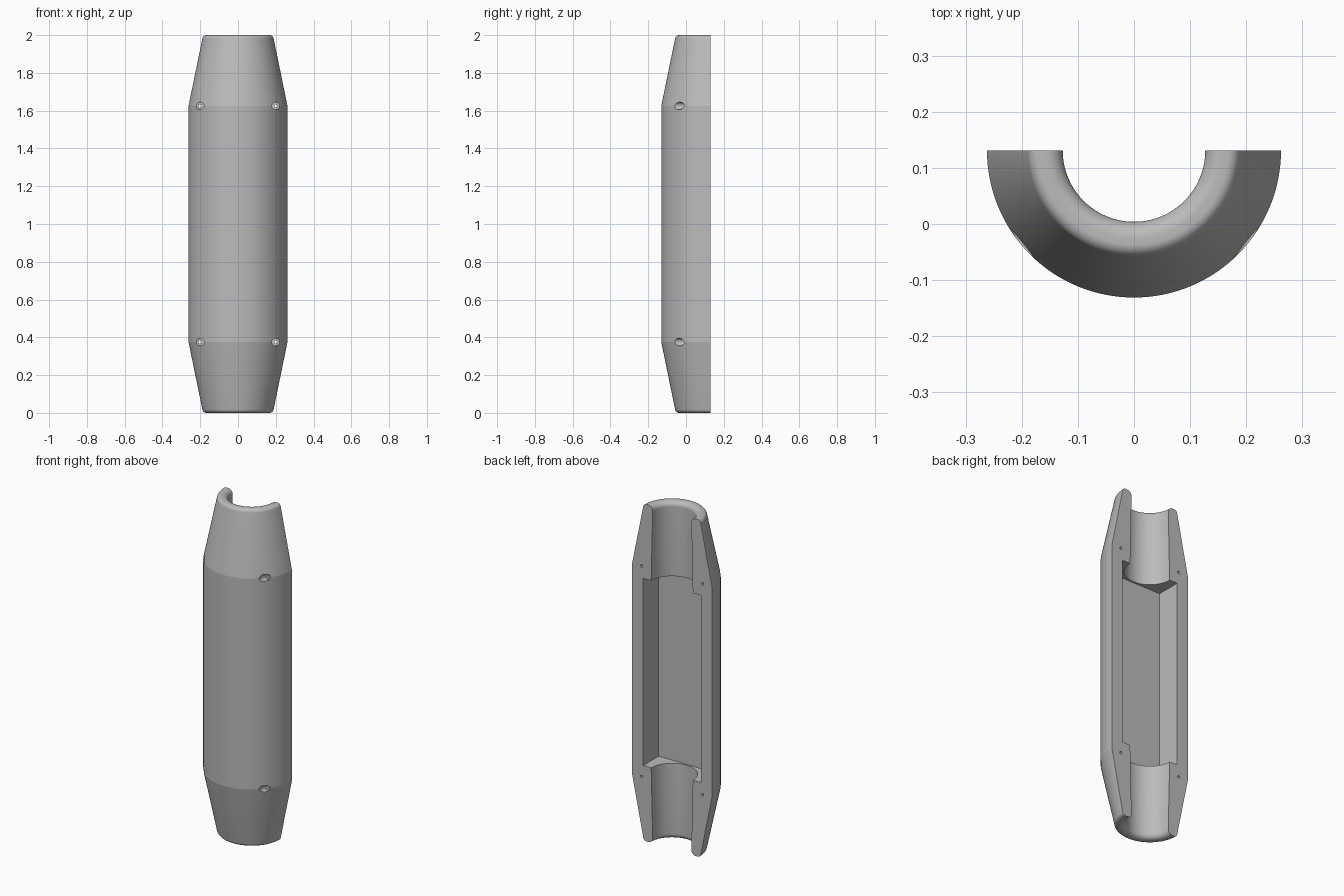
import bpy, bmesh, math
from mathutils import Matrix, Vector

default = bpy.data.objects.get("Cube")
if default:
    bpy.data.objects.remove(default, do_unlink=True)

AXIS_Y = 0.131      # the split plane passes through the tube axis
SEGMENTS = 96
HOLE_X, HOLE_Z = 0.2, (0.375, 1.625)


def make_material(name, colour):
    mat = bpy.data.materials.new(name)
    mat.use_nodes = True
    mat.diffuse_color = colour
    mat.node_tree.nodes["Principled BSDF"].inputs["Base Color"].default_value = colour
    return mat


def make_object(name, bm):
    bmesh.ops.recalc_face_normals(bm, faces=bm.faces)
    mesh = bpy.data.meshes.new(name)
    bm.to_mesh(mesh)
    bm.free()
    obj = bpy.data.objects.new(name, mesh)
    bpy.context.collection.objects.link(obj)
    return obj


def arc(cx, cz, radius, start, end, steps=11):
    angles = [math.radians(start + (end - start) * i / steps) for i in range(steps + 1)]
    return [(cx + radius * math.cos(a), cz + radius * math.sin(a)) for a in angles]


def add_rod(bm, x, z, radius, y0, y1):
    """Cylinder lying along y."""
    place = Matrix.Translation((x, (y0 + y1) / 2, z)) @ Matrix.Rotation(math.pi / 2, 4, 'X')
    bmesh.ops.create_cone(bm, cap_ends=True, segments=48, radius1=radius,
                          radius2=radius, depth=y1 - y0, matrix=place)


def cut(target, cutter):
    cutter.hide_render = True
    mod = target.modifiers.new("cut", 'BOOLEAN')
    mod.operation = 'DIFFERENCE'
    mod.solver = 'EXACT'
    mod.object = cutter
    bpy.context.view_layer.objects.active = target
    bpy.ops.object.modifier_apply(modifier=mod.name)
    bpy.data.objects.remove(cutter, do_unlink=True)


# Wall cross-section: straight middle, tapered ends, rounded rims, flared bore
upper = [(0.262, 1.625)] + arc(0.167, 1.978, 0.022, 11.5, 90)
upper += arc(0.157, 1.97, 0.03, 90, 180) + [(0.138, 1.5)]
profile = upper + [(r, 2 - z) for r, z in reversed(upper)]

# Half-turn of the cross-section, closed by the two split faces
bm = bmesh.new()
rings = []
for i in range(SEGMENTS + 1):
    a = math.pi * i / SEGMENTS
    rings.append([bm.verts.new((r * math.cos(a), AXIS_Y - r * math.sin(a), z))
                  for r, z in profile])
count = len(profile)
for a, b in zip(rings, rings[1:]):
    for j in range(count):
        k = (j + 1) % count
        bm.faces.new((a[j], a[k], b[k], b[j]))
bm.faces.new(rings[0])
bm.faces.new(rings[-1])
shell = make_object("half_shell", bm)

# Box pocket in the middle and screw-head recesses on the outside
bm = bmesh.new()
pocket_depth, overshoot = 0.145, 0.1
place = Matrix.Translation((0, AXIS_Y + (overshoot - pocket_depth) / 2, 1))
size = Matrix.Diagonal((0.378, pocket_depth + overshoot, 1.11, 1))
bmesh.ops.create_cube(bm, size=1, matrix=place @ size)
for x in (-HOLE_X, HOLE_X):
    for z in HOLE_Z:
        add_rod(bm, x, z, 0.02, -0.3, -0.005)
cut(shell, make_object("recess_cutter", bm))

# Thin screw holes through to the split face
bm = bmesh.new()
for x in (-HOLE_X, HOLE_X):
    for z in HOLE_Z:
        add_rod(bm, x, z, 0.008, -0.1, 0.3)
cut(shell, make_object("drill_cutter", bm))

# Finish
shell.data.materials.clear()
shell.data.materials.append(make_material("plain grey", (0.5, 0.5, 0.5, 1)))
for poly in shell.data.polygons:
    poly.material_index = 0
bpy.ops.object.select_all(action='DESELECT')
shell.select_set(True)
bpy.context.view_layer.objects.active = shell
bpy.ops.object.shade_smooth_by_angle(angle=math.radians(10))
